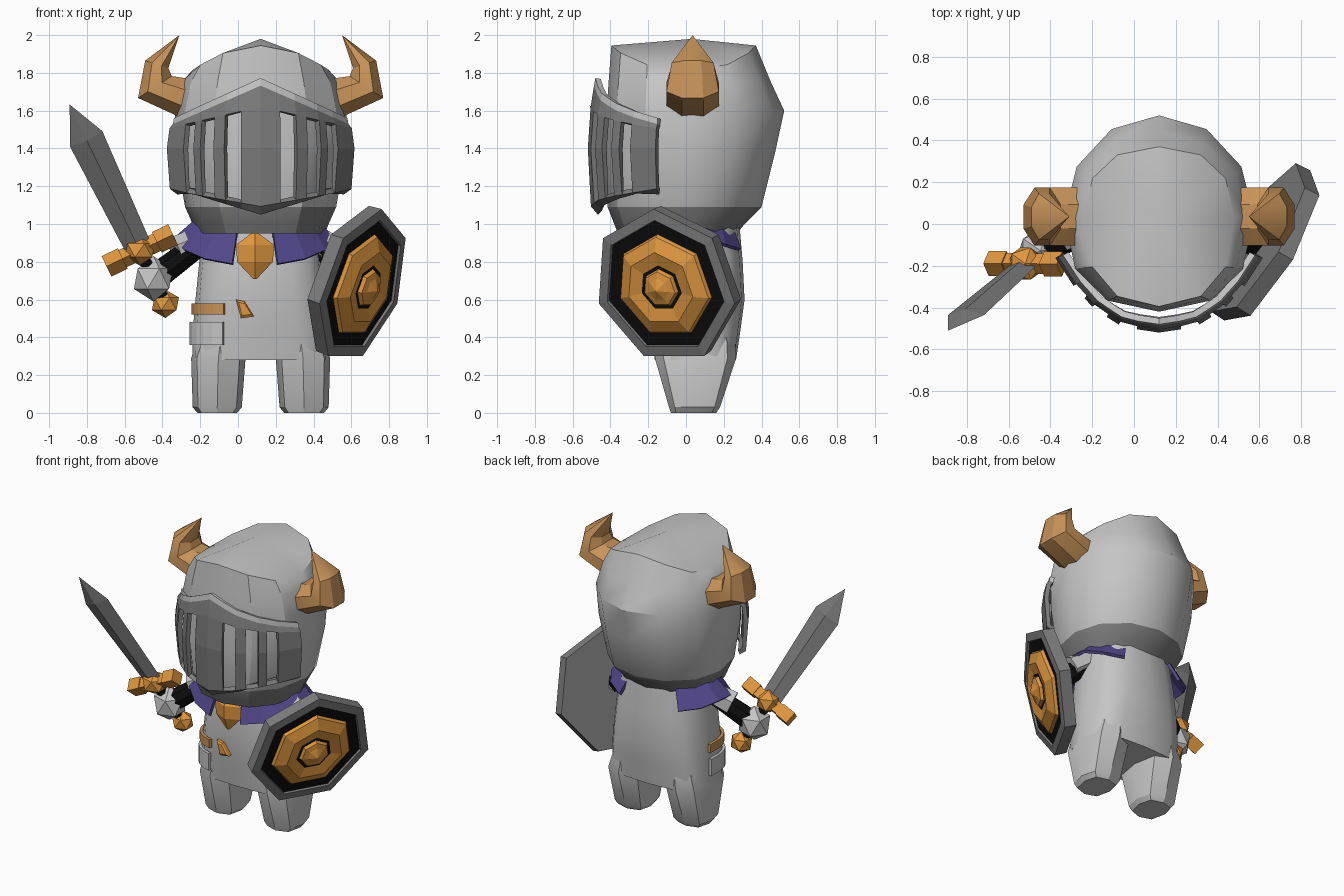
import bpy, bmesh, math
from mathutils import Vector, Matrix

if "Cube" in bpy.data.objects:
    bpy.data.objects.remove(bpy.data.objects["Cube"])

CX = 0.12  # body centre line


def mat(name, r, g, b):
    m = bpy.data.materials.new(name)
    m.diffuse_color = (r, g, b, 1)
    m.use_nodes = True
    m.node_tree.nodes["Principled BSDF"].inputs["Base Color"].default_value = m.diffuse_color
    return m


LIGHT = mat("light steel", .56, .56, .56)
DARK = mat("dark steel", .20, .20, .20)
GOLD = mat("gold", .74, .31, .05)
TAN = mat("horn tan", .57, .29, .10)
PURPLE = mat("purple cloth", .085, .065, .26)
BLACK = mat("black", .004, .004, .004)


def finish(name, bm, mats, angle=0, thick=0):
    bmesh.ops.remove_doubles(bm, verts=bm.verts, dist=1e-4)
    bmesh.ops.recalc_face_normals(bm, faces=bm.faces)
    me = bpy.data.meshes.new(name)
    bm.to_mesh(me)
    bm.free()
    for m in mats:
        me.materials.append(m)
    o = bpy.data.objects.new(name, me)
    bpy.context.collection.objects.link(o)
    if thick:
        s = o.modifiers.new("thickness", 'SOLIDIFY')
        s.thickness, s.offset = thick, 0
    if angle:
        bpy.ops.object.select_all(action='DESELECT')
        bpy.context.view_layer.objects.active = o
        o.select_set(True)
        bpy.ops.object.shade_smooth_by_angle(angle=math.radians(angle))
    return o


def loft(name, rings, mats, bands=None, closed=True, angle=0, thick=0):
    """Skin a stack of rings; bands gives the material of each band."""
    bm = bmesh.new()
    vs = [[bm.verts.new(p) for p in r] for r in rings]
    n = len(vs[0])
    for i in range(len(vs) - 1):
        for j in range(n if closed else n - 1):
            k = (j + 1) % n
            f = bm.faces.new((vs[i][j], vs[i][k], vs[i + 1][k], vs[i + 1][j]))
            f.material_index = bands[i] if bands else 0
    if closed:
        for r in (vs[0], vs[-1]):
            if (r[0].co - r[1].co).length > 1e-3:
                bm.faces.new(r)
    return finish(name, bm, mats, angle, thick)


def oval(z, xh, yf, yb, n=12, p=1.0, cx=CX, yc=.03, a0=0, a1=360, closed=True, pf=None):
    """Ring with separate front and back depth; angle 0 is the front."""
    pts = []
    for i in range(n if closed else n + 1):
        a = math.radians(a0 + (a1 - a0) * i / n)
        s, c = math.sin(a), math.cos(a)
        q = pf if pf and c > .01 else p
        s, c = (math.copysign(abs(v) ** q if abs(v) > 1e-6 else 0, v) for v in (s, c))
        y = yc - c * ((yc - yf) if c > 0 else (yb - yc))
        pts.append(Vector((cx + xh * s, y, z(c) if callable(z) else z)))
    return pts


def rod(name, a, b, r0, r1, m, sides=8, angle=0):
    a, b = Vector(a), Vector(b)
    d = b - a
    mx = Matrix.Translation((a + b) / 2) @ d.to_track_quat('Z', 'Y').to_matrix().to_4x4()
    bm = bmesh.new()
    bmesh.ops.create_cone(bm, cap_ends=True, segments=sides, radius1=r0, radius2=r1,
                          depth=d.length, matrix=mx)
    return finish(name, bm, [m], angle)


def ball(name, c, r, m, sub=1):
    bm = bmesh.new()
    bmesh.ops.create_icosphere(bm, subdivisions=sub, radius=1,
                               matrix=Matrix.Translation(c) @ Matrix.Diagonal((*r, 1)))
    return finish(name, bm, [m])


# body and legs
loft("torso", [oval(z, x, f, b, 16, p) for z, x, f, b, p in
               ((.28, .362, -.165, .265, .6), (.45, .358, -.19, .29, .65),
                (.6, .345, -.21, .31, .72), (.8, .325, -.21, .30, .75),
                (1.03, .29, -.18, .28, .8))], [LIGHT], angle=40)
for s, side in ((-1, "right"), (1, "left")):
    loft(side + "_leg", [oval(z, x, f, b, 8, .7, CX + s * c, .05) for z, x, f, b, c in
                         ((0, .105, -.08, .16, .23), (.03, .13, -.09, .18, .23),
                          (.29, .144, -.165, .266, .224), (.4, .12, -.16, .26, .21))],
         [LIGHT], angle=25)

# helmet shell: roof ridge runs front to back, dark neck band below
helm = [oval(z, x, f, b, pf=.88) for z, x, f, b in
        ((.95, .34, -.36, .27), (1.0, .36, -.38, .31), (1.09, .40, -.415, .40),
         (1.37, .45, -.42, .47), (1.6, .455, -.42, .52), (1.75, .42, -.41, .45))]
roof = oval(1.9, .36, -.395, .37, 12, .85)
for v in roof:
    v.z = 1.945 - 1.0 * (v.x - CX) ** 2
helm += [roof, [Vector((CX, .03, 1.98))] * 12]
loft("helmet", helm, [LIGHT, DARK], [1, 1, 0, 0, 0, 0, 0], angle=32)

# visor with cut slots and a lighter rim
half = ((0, -.49), (.10, -.475), (.18, -.455), (.235, -.42), (.30, -.375),
        (.335, -.335), (.385, -.28), (.47, -.15))
cols = [(-x, y) for x, y in half[:0:-1]] + list(half)
bm = bmesh.new()
grid = []
for x, y in cols:
    d = abs(x)
    rows = ((1.77 - .45 * d, .95), (1.73 - .44 * d, .963), (1.62 - .25 * d, 1.0), (1.4, 1.03),
            (1.10 + .2 * d, 1.0), (1.06 + .3 * d - .03 * (d > .4), .93))
    grid.append([bm.verts.new((CX + x * k, y * k, z)) for z, k in rows])
for j in range(len(cols) - 1):
    mid = abs(cols[j][0] + cols[j + 1][0]) / 2
    slot = any(abs(mid - c) < .01 for c in (.14, .2675, .36))
    for i in range(5):
        if not (slot and i in (2, 3)):
            f = bm.faces.new((grid[j][i], grid[j + 1][i], grid[j + 1][i + 1], grid[j][i + 1]))
            f.material_index = 1 if i == 0 else 0
finish("visor", bm, [DARK, LIGHT], thick=.03)

# horns: distance from centre line, height, direction of ring, half sizes
for s, side in ((-1, "right"), (1, "left")):
    rings = []
    for d, z, tilt, h, w in ((.34, 1.66, 85, .115, .14), (.40, 1.665, 82, .115, .15),
                             (.56, 1.725, 33, .115, .15), (.55, 1.845, -18, .07, .12),
                             (.43, 2.0, -30, 0, 0)):
        t = math.radians(tilt)
        ring = []
        for i in range(8):
            a = math.tau * (i + .5) / 8
            u = h * math.cos(a)
            ring.append(Vector((CX + s * (d - u * math.cos(t)), .035 + w * math.sin(a),
                                z + u * math.sin(t))))
        rings.append(ring)
    loft(side + "_horn", rings, [TAN], angle=25)

# two collar halves, pendant, buckle, belt and hip plate
low = lambda c: .94 - (.16 * c if c > 0 else -.09 * c)
for side, a0, a1 in (("left", 16, 148), ("right", 212, 344)):
    loft(side + "_collar", [oval(1.03, .30, -.20, .26, 6, cx=.09, a0=a0, a1=a1, closed=False),
                            oval(low, .43, -.285, .33, 6, cx=.09, a0=a0, a1=a1, closed=False)],
         [PURPLE], closed=False, thick=.02)
loft("pendant", [[Vector((.09 + w * x, -.24 + w * y * .45, z))
                  for x, y in ((1, 0), (0, 1), (-1, 0), (0, -1))]
                 for z, w in ((.71, .01), (.80, .095), (.89, .10), (.95, .02))], [GOLD])
loft("buckle", [[Vector((.035 + k * x, y, .55 + k * z))
                 for x, z in ((-.045, .05), (.0, .04), (.05, -.04), (-.02, -.05))]
                for y, k in ((-.19, 1), (-.225, 1), (-.235, .7))], [GOLD])
for name, m, z0, z1, r in (("belt", TAN, .52, .58, .358), ("hip_plate", LIGHT, .36, .48, .368)):
    loft(name, [oval(z, r, -.222, .32, 6, .72, a0=265, a1=335, closed=False)
                for z in (z0, z1)], [m], closed=False, thick=.02)

# arms
for name, a, b, h in (("right", (-.14, .02, .94), (-.33, -.05, .85), (-.448, -.128, .71)),
                      ("left", (.38, .02, .94), (.51, -.03, .85), (.58, -.08, .74))):
    rod(name + "_shoulder_plate", a, b, .07, .085, LIGHT, 6)
    rod(name + "_arm", a, h, .06, .075, BLACK, 8, 40)
    ball(name + "_hand", h, (.115, .11, .12) if name == "right" else (.08, .08, .08), LIGHT)

# sword frame: u across, n through, a along the blade
G = Vector((-.52, -.19, .86))
a = Vector((-.37, -.32, .77)).normalized()
u = Vector((.91, 0, .42))
u = (u - a * u.dot(a)).normalized()
n = a.cross(u)
loft("sword_blade", [[G + a * l + u * w * x + n * t * y
                      for x, y in ((1, 0), (0, 1), (-1, 0), (0, -1))]
                     for l, w, t in ((0, .07, .03), (.70, .095, .03), (.915, 0, 0))], [DARK])
rod("sword_grip", G, G - a * .32, .035, .035, BLACK, 6)
ball("sword_pommel", G - a * .335, (.08, .07, .075), GOLD)
rod("sword_guard", G - u * .15, G + u * .15, .05, .05, GOLD, 4)
ball("guard_centre", G, (.09, .09, .08), GOLD)
for s in (-1, 1):
    rod("guard_end", G + u * s * .10, G + u * s * .195, .06, .06, GOLD, 4)

# seven sided shield, turned around its own axis
C = Vector((.66, -.115, .67))
out = Vector((.83, -.475, -.27)).normalized()
up = (Vector((0, 0, 1)) - out * out.z).normalized()
across = up.cross(out)
prof = ((0, -.08), (.42, -.08), (.425, 0), (.365, .008), (.36, -.005), (.285, -.005), (.275, .015),
        (.20, .05), (.125, .035), (.105, .035), (.095, .055), (.06, .065), (0, .095))
bands = [0, 0, 0, 0, 1, 2, 2, 2, 1, 2, 2, 2]
loft("shield", [[C + out * h + r * (up * math.cos(math.tau * i / 7) +
                                    across * math.sin(math.tau * i / 7)) for i in range(7)]
                for r, h in prof], [DARK, BLACK, GOLD], bands)
